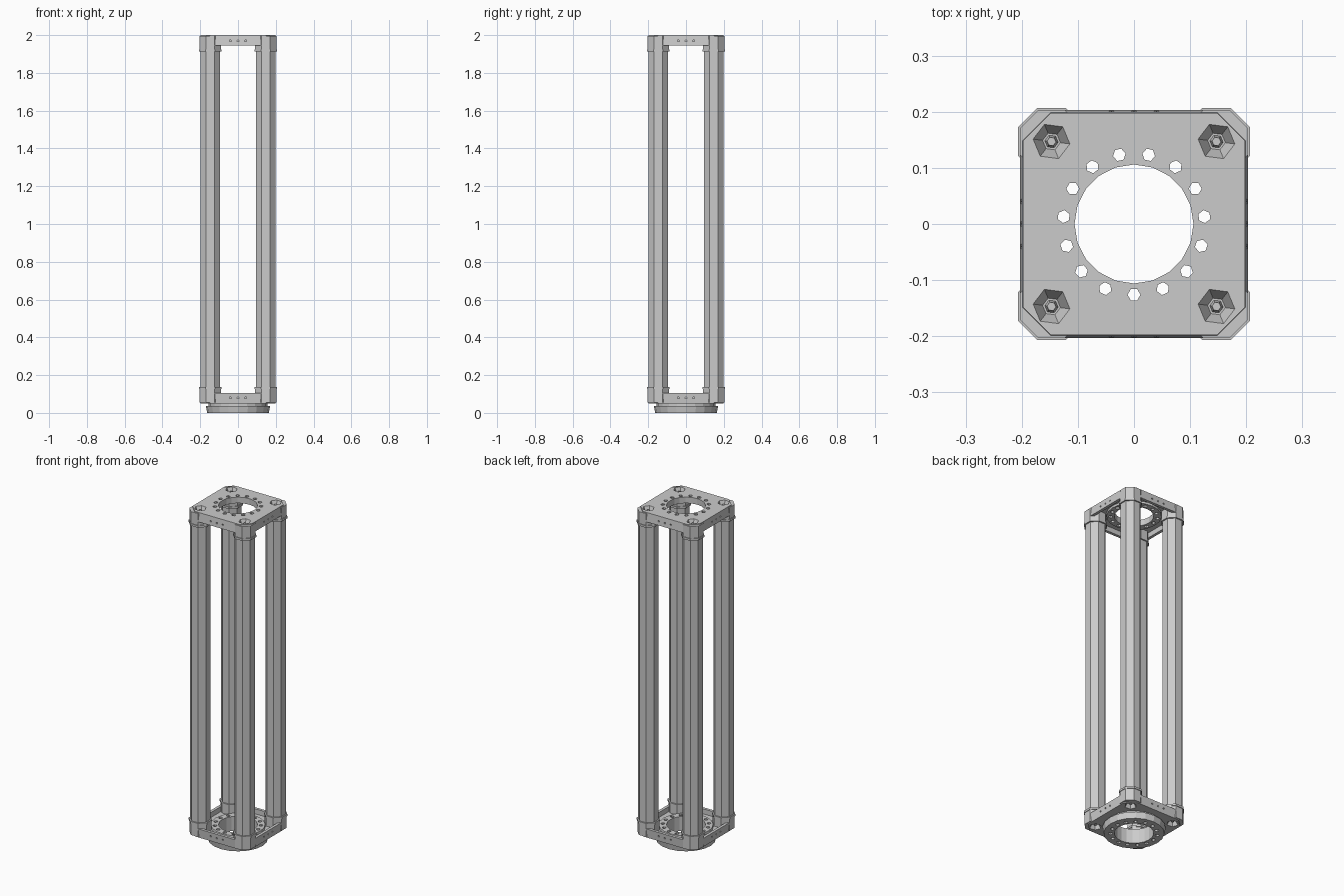
import bpy, bmesh, math
from mathutils import Matrix

if "Cube" in bpy.data.objects:
    bpy.data.objects.remove(bpy.data.objects["Cube"], do_unlink=True)

grey = bpy.data.materials.new("light grey metal")
grey.use_nodes = True
grey.diffuse_color = (0.6, 0.6, 0.6, 1)
grey.node_tree.nodes["Principled BSDF"].inputs["Base Color"].default_value = (0.6, 0.6, 0.6, 1)

POST = 0.147          # post offset from the centre
CORNERS = [(sx * POST, sy * POST) for sx in (-1, 1) for sy in (-1, 1)]
TOP, BOTTOM = 2.0, 0.05


def add(name, bm):
    bmesh.ops.recalc_face_normals(bm, faces=bm.faces)
    mesh = bpy.data.meshes.new(name)
    bm.to_mesh(mesh)
    bm.free()
    mesh.materials.append(grey)
    obj = bpy.data.objects.new(name, mesh)
    bpy.context.collection.objects.link(obj)
    return obj


def prism(bm, r0, r1, z0, z1, sides, x=0, y=0, spin=0.0):
    """Closed frustum from z0 to z1."""
    m = Matrix.Translation((x, y, (z0 + z1) / 2)) @ Matrix.Rotation(spin, 4, 'Z')
    bmesh.ops.create_cone(bm, cap_ends=True, segments=sides, radius1=r0, radius2=r1,
                          depth=z1 - z0, matrix=m)


def slab(bm, half, cut, z0, z1, half0=None):
    """Square slab with cut corners; half0 is the half width at z0."""
    rings = []
    for z, h in ((z0, half0 or half), (z1, half)):
        c = h - cut
        pts = [(c, -h), (h, -c), (h, c), (c, h), (-c, h), (-h, c), (-h, -c), (-c, -h)]
        rings.append([bm.verts.new((px, py, z)) for px, py in pts])
    bm.faces.new(rings[0])
    bm.faces.new(rings[1])
    for i in range(8):
        j = (i + 1) % 8
        bm.faces.new((rings[0][i], rings[0][j], rings[1][j], rings[1][i]))


def solid(name, build, *args):
    bm = bmesh.new()
    build(bm, *args)
    return add(name, bm)


def combine(obj, other, operation):
    """Apply a boolean and drop the helper object."""
    mod = obj.modifiers.new("bool", 'BOOLEAN')
    mod.operation, mod.solver, mod.object = operation, 'EXACT', other
    other.hide_render = True
    deps = bpy.context.evaluated_depsgraph_get()
    mesh = bpy.data.meshes.new_from_object(obj.evaluated_get(deps))
    obj.modifiers.clear()
    obj.data = mesh
    bpy.data.objects.remove(other, do_unlink=True)


def bolt_holes(bm, z0, z1):
    for i in range(15):
        a = -math.pi / 2 + i * math.tau / 15
        prism(bm, 0.0115, 0.0115, z0, z1, 6, 0.126 * math.cos(a), 0.126 * math.sin(a), a)


def corner_prisms(bm, r0, r1, z0, z1, sides):
    for x, y in CORNERS:
        prism(bm, r0, r1, z0, z1, sides, x, y, math.pi / 8)


def rim_holes(bm):
    # three small sideways holes in every rim
    for k in range(4):
        turn = Matrix.Rotation(k * math.pi / 2, 4, 'Z')
        for x in (-0.04, 0, 0.04):
            m = turn @ Matrix.Translation((x, -0.2, 0.03)) @ Matrix.Rotation(math.pi / 2, 4, 'X')
            bmesh.ops.create_cone(bm, cap_ends=True, segments=6, radius1=0.005,
                                  radius2=0.005, depth=0.02, matrix=m)


def end_frame(name, z, direction):
    # built with its outer face at zero, growing inwards along +z
    frame = solid(name, slab, 0.203, 0.05, 0, 0.054, 0.198)
    combine(frame, solid("pocket", slab, 0.186, 0.05, 0.024, 0.1), 'DIFFERENCE')
    combine(frame, solid("hub", prism, 0.152, 0.148, 0.01, 0.036, 20), 'UNION')
    combine(frame, solid("sockets", corner_prisms, 0.061, 0.061, 0.005, 0.085, 8), 'UNION')
    combine(frame, solid("collars", corner_prisms, 0.065, 0.065, 0.076, 0.088, 8), 'UNION')
    combine(frame, solid("bore", prism, 0.106, 0.106, -0.1, 0.1, 20), 'DIFFERENCE')
    combine(frame, solid("holes", bolt_holes, -0.1, 0.1), 'DIFFERENCE')
    combine(frame, solid("recesses", corner_prisms, 0.034, 0.016, -0.002, 0.035, 6), 'DIFFERENCE')
    combine(frame, solid("rim_cutters", rim_holes), 'DIFFERENCE')
    screws = solid(name + "_screws", corner_prisms, 0.008, 0.013, 0.012, 0.04, 6)
    for obj in (frame, screws):
        obj.data.transform(Matrix.Translation((0, 0, z)) @ Matrix.Diagonal((1, 1, direction, 1)))
        if direction < 0:
            obj.data.flip_normals()


end_frame("top_frame", TOP, -1)
end_frame("bottom_frame", BOTTOM, 1)

# Four long posts
for x, y in CORNERS:
    label = ("back" if y > 0 else "front") + ("_left" if x > 0 else "_right")
    solid(label + "_post", prism, 0.0565, 0.0565, BOTTOM + 0.045, TOP - 0.045, 8, x, y, math.pi / 8)


# Mounting ring under the bottom frame
def ring_body(bm):
    prism(bm, 0.163, 0.17, 0, 0.036, 20)


ring = solid("mounting_ring", ring_body)
combine(ring, solid("neck", prism, 0.155, 0.155, 0.02, 0.053, 20), 'UNION')
combine(ring, solid("ring_bore", prism, 0.106, 0.106, -0.1, 0.1, 20), 'DIFFERENCE')
combine(ring, solid("ring_holes", bolt_holes, -0.1, 0.1), 'DIFFERENCE')
